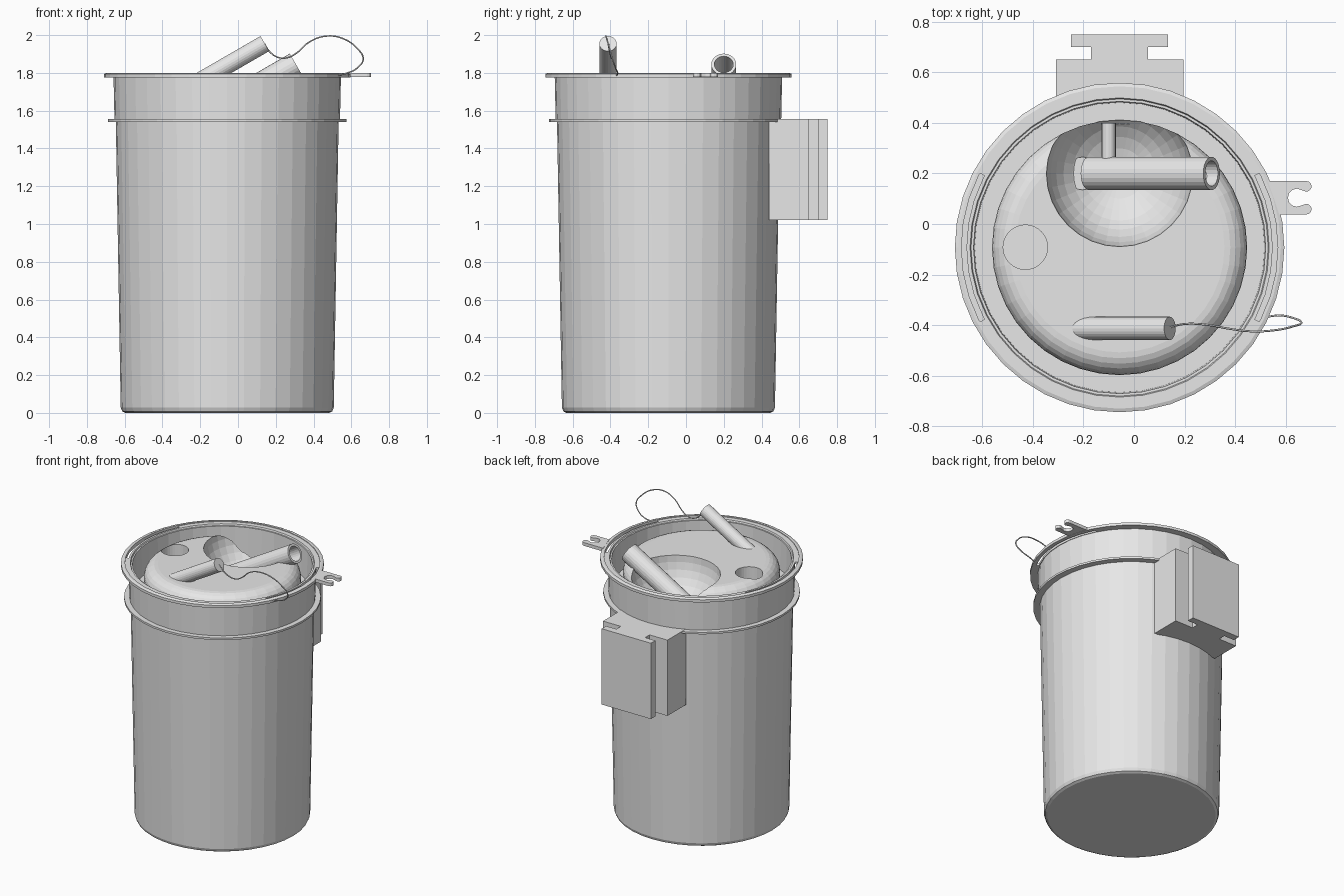
import bpy, bmesh, math
from mathutils import Vector

if "Cube" in bpy.data.objects:
    bpy.data.objects.remove(bpy.data.objects["Cube"])

CX, CY = -0.057, -0.093      # axis of the bucket
grey = bpy.data.materials.new("light_grey")
grey.diffuse_color = (0.8, 0.8, 0.8, 1)
grey.use_nodes = True
grey.node_tree.nodes["Principled BSDF"].inputs["Base Color"].default_value = grey.diffuse_color


def finish(name, bm, loc=(0, 0, 0), rot=(0, 0, 0)):
    bmesh.ops.remove_doubles(bm, verts=bm.verts, dist=1e-5)
    bmesh.ops.recalc_face_normals(bm, faces=bm.faces)
    me = bpy.data.meshes.new(name)
    bm.to_mesh(me)
    bm.free()
    ob = bpy.data.objects.new(name, me)
    ob.location, ob.rotation_euler = loc, rot
    me.materials.append(grey)
    bpy.context.collection.objects.link(ob)
    return ob


def lathe(name, profile, loc=(CX, CY, 0), rot=(0, 0, 0), n=40):
    bm = bmesh.new()
    vs = [bm.verts.new((r, 0, z)) for r, z in profile]
    es = [bm.edges.new(p) for p in zip(vs, vs[1:])]
    bmesh.ops.spin(bm, geom=vs + es, cent=(0, 0, 0), axis=(0, 0, 1),
                   angle=math.tau, steps=n, use_merge=False)
    return finish(name, bm, loc, rot)


def prism(name, pts, z0, z1):
    bm = bmesh.new()
    f = bm.faces.new([bm.verts.new((x, y, z0)) for x, y in pts])
    ext = bmesh.ops.extrude_face_region(bm, geom=[f], use_keep_orig=True)
    bmesh.ops.translate(bm, vec=(0, 0, z1 - z0),
                        verts=[v for v in ext["geom"] if isinstance(v, bmesh.types.BMVert)])
    return finish(name, bm)


def band(name, r0, r1, z0, z1, a0, a1, n):
    angs = [math.radians(a0 + (a1 - a0) * i / n) for i in range(n + 1)]
    pts = [(CX + r1 * math.cos(a), CY + r1 * math.sin(a)) for a in angs]
    pts += [(CX + r0 * math.cos(a), CY + r0 * math.sin(a)) for a in reversed(angs)]
    return prism(name, pts, z0, z1)


def cut(target, cutter):
    m = target.modifiers.new("cut", 'BOOLEAN')
    m.operation, m.solver, m.object = 'DIFFERENCE', 'EXACT', cutter
    bpy.context.view_layer.objects.active = target
    bpy.ops.object.modifier_apply(modifier=m.name)
    bpy.data.objects.remove(cutter)


# bucket shell with inner wall and the floor around the dome
lathe("bucket", [(0, 0), (0.54, 0), (0.556, 0.008), (0.564, 0.028), (0.590, 1.55),
                 (0.597, 1.55), (0.602, 1.778), (0.606, 1.778), (0.606, 1.795),
                 (0.592, 1.795), (0.588, 1.785), (0.578, 1.785), (0.574, 1.58), (0.49, 1.58)])

# lower ring and rim
lathe("lower_ring", [(0.585, 1.541), (0.632, 1.541), (0.632, 1.555), (0.585, 1.555)])
lathe("rim", [(0.626, 1.776), (0.652, 1.776), (0.652, 1.795), (0.638, 1.80),
              (0.626, 1.80), (0.626, 1.776)])
for side, a in (("back", 28), ("front", 208)):      # slots stay open left and right
    band("rim_bridge_" + side, 0.60, 0.63, 1.778, 1.795, a, a + 124, 14)

# dome with rounded edge
R, F, TOP = 0.505, 0.09, 1.785
prof = [(0, 1.42), (R, 1.42)]
prof += [(R - F + F * math.cos(t), TOP - F + F * math.sin(t))
         for t in [math.pi / 2 * i / 6 for i in range(7)]]
dome = lathe("dome", prof + [(0, TOP)])

# spherical bowl cut into the dome
bm = bmesh.new()
bmesh.ops.create_uvsphere(bm, u_segments=32, v_segments=18, radius=0.29)
cut(dome, finish("bowl_cutter", bm, (-0.057, 0.2, 1.79)))
# round recess
cut(dome, lathe("recess_cutter", [(0, 1.66), (0.088, 1.66), (0.088, 1.9), (0, 1.9)],
                (-0.43, -0.092, 0), n=32))

# drain and hollow pipe in the bowl
tilt = (0, math.radians(60), 0)
d = Vector((0.866, 0, 0.5))
lathe("drain", [(0, 1.48), (0.065, 1.48), (0.065, 1.565), (0, 1.565)], (-0.203, 0.2, 0), n=24)
L = 0.56
lathe("spout_pipe", [(0, 0), (0.066, 0), (0.066, L), (0.05, L), (0.05, L - 0.35), (0, L - 0.35)],
      Vector((0.307, 0.2, 1.845)) - d * L, tilt, 24)
# small side pipe running to the bowl wall
lathe("side_pipe", [(0, 0), (0.028, 0), (0.028, 0.2), (0, 0.2)],
      (-0.1, 0.2, 1.61), (math.radians(-90), 0, 0), 16)

# slanted handpiece
L = 0.5
lathe("handpiece", [(0, 0), (0.046, 0), (0.046, L), (0, L)],
      Vector((0.142, -0.413, 1.955)) - d * L, tilt, 24)

# thin cable from the handpiece to the rim
path = [(0.14, -0.41, 1.955), (0.165, -0.402, 1.915), (0.21, -0.395, 1.883),
        (0.26, -0.396, 1.88), (0.31, -0.402, 1.905), (0.38, -0.415, 1.965),
        (0.47, -0.425, 1.995), (0.56, -0.42, 1.98), (0.63, -0.405, 1.93),
        (0.663, -0.39, 1.875), (0.63, -0.372, 1.825), (0.58, -0.362, 1.80), (0.52, -0.368, 1.785)]
cu = bpy.data.curves.new("cable", 'CURVE')
cu.dimensions, cu.bevel_depth, cu.bevel_resolution, cu.resolution_u = '3D', 0.004, 1, 5
sp = cu.splines.new('BEZIER')
sp.bezier_points.add(len(path) - 1)
for p, co in zip(sp.bezier_points, path):
    p.co = co
    p.handle_left_type = p.handle_right_type = 'AUTO'
cu.materials.append(grey)
bpy.context.collection.objects.link(bpy.data.objects.new("cable", cu))

# forked bracket on the right of the rim
def arc(x, y, r, a0, a1, n=6):
    return [(x + r * math.cos(math.radians(a0 + (a1 - a0) * i / n)),
             y + r * math.sin(math.radians(a0 + (a1 - a0) * i / n))) for i in range(n + 1)]

fork = [(0.575, 0.038)] + arc(0.682, 0.059, 0.021, -90, 90)
fork += arc(0.645, 0.104, 0.036, 270, 90)
fork += arc(0.682, 0.149, 0.021, -90, 90) + [(0.53, 0.17)]
prism("fork_bracket", fork, 1.777, 1.80)

# T-shaped mount on the back
half = [(0.2525, 0.44), (0.2525, 0.65), (0.1125, 0.65), (0.1125, 0.70), (0.1925, 0.70), (0.1925, 0.75)]
mount = [(CX + x, y) for x, y in half] + [(CX - x, y) for x, y in reversed(half)]
prism("rear_mount", mount, 1.02, 1.557)
